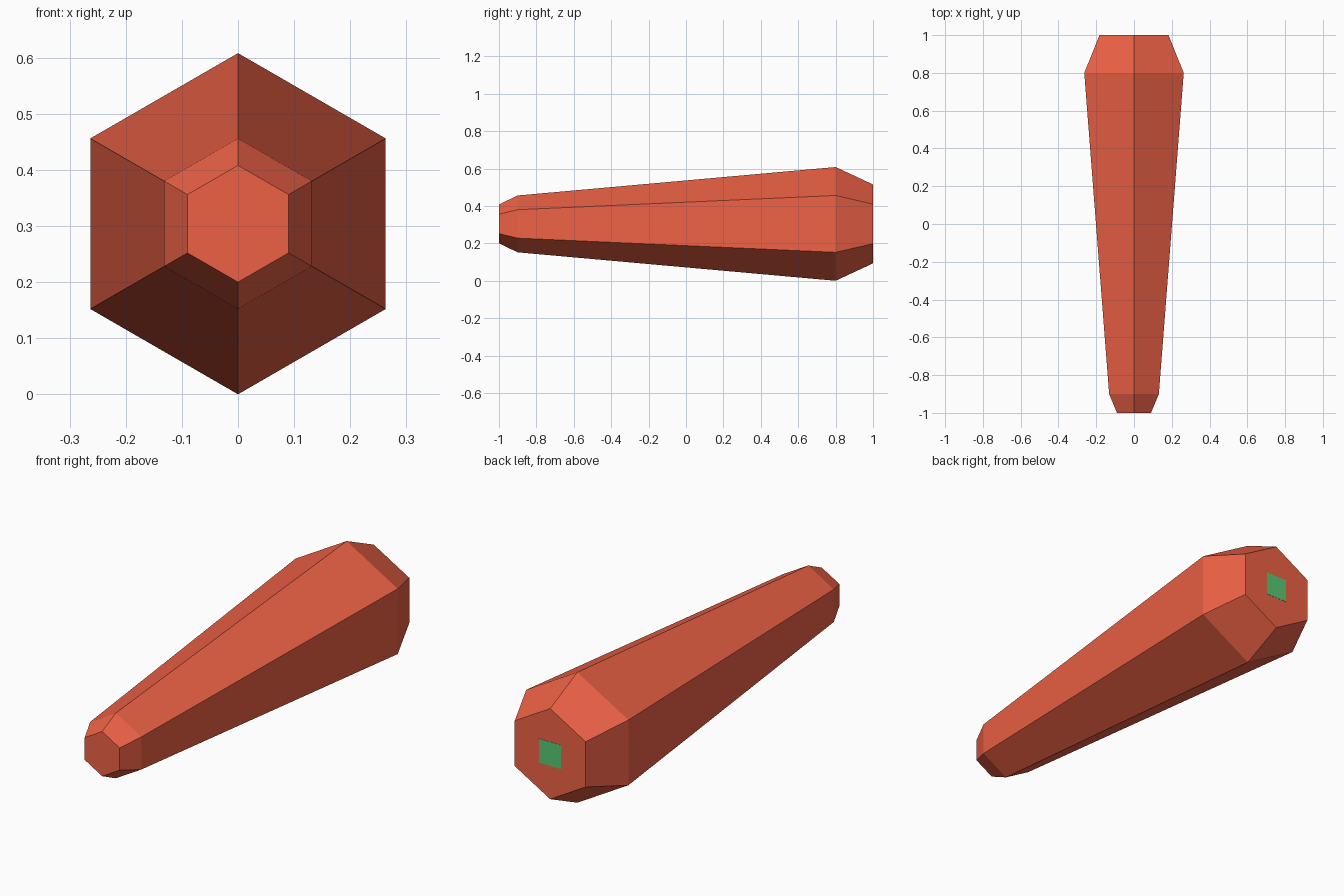
import bpy, bmesh, math

if "Cube" in bpy.data.objects:
    bpy.data.objects.remove(bpy.data.objects["Cube"])

CENTRE_Z = 0.304


def material(name, color):
    mat = bpy.data.materials.new(name)
    mat.diffuse_color = color
    mat.use_nodes = True
    mat.node_tree.nodes["Principled BSDF"].inputs["Base Color"].default_value = mat.diffuse_color
    return mat


def loft(name, sides, profile, turn, mat):
    """Flat-faced body along y from (y, radius) rings."""
    bm = bmesh.new()
    rings = []
    for y, r in profile:
        angles = [turn + 2 * math.pi * i / sides for i in range(sides)]
        rings.append([bm.verts.new((r * math.cos(a), y, CENTRE_Z + r * math.sin(a)))
                      for a in angles])
    for a, b in zip(rings, rings[1:]):
        for i in range(sides):
            j = (i + 1) % sides
            bm.faces.new((a[i], a[j], b[j], b[i]))
    bm.faces.new(rings[0])
    bm.faces.new(rings[-1])
    bmesh.ops.recalc_face_normals(bm, faces=bm.faces)
    mesh = bpy.data.meshes.new(name)
    bm.to_mesh(mesh)
    bm.free()
    mesh.materials.append(mat)
    obj = bpy.data.objects.new(name, mesh)
    bpy.context.collection.objects.link(obj)
    return obj


# Tapered hexagonal root with chamfered ends
orange = material("root_orange", (0.85, 0.12, 0.06, 1))
loft("carrot_root", 6, [(-1, 0.104), (-0.9, 0.152), (0.8, 0.304), (1, 0.211)],
     math.pi / 2, orange)

# Square green stem stub, practically flush with the thick end
green = material("stem_green", (0.10, 0.58, 0.17, 1))
loft("stem_stub", 4, [(0.98, 0.079), (1.001, 0.079)], math.pi / 4, green)
